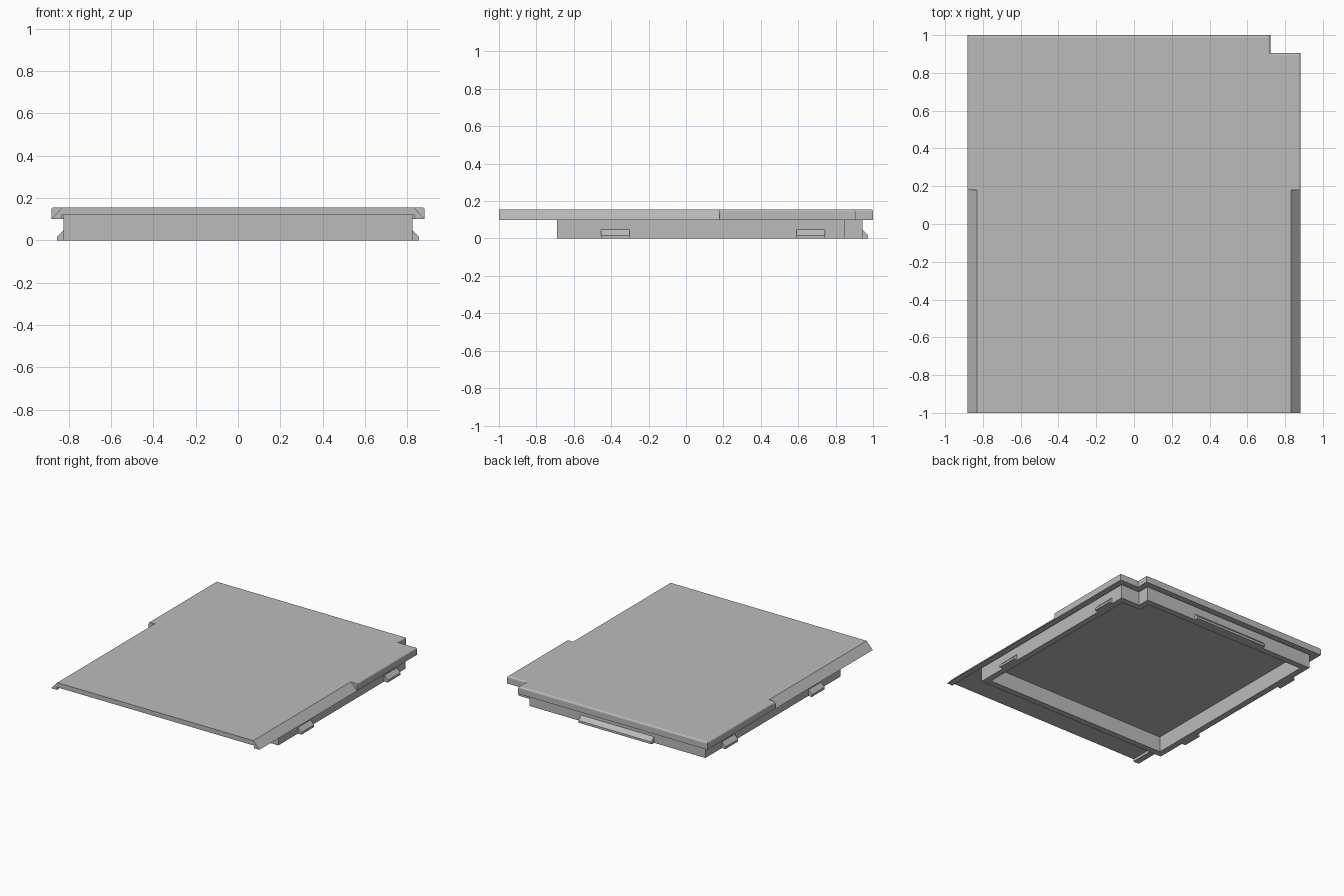
import bpy
import bmesh

cube = bpy.data.objects.get("Cube")
if cube:
    bpy.data.objects.remove(cube, do_unlink=True)

grey = bpy.data.materials.new("plain grey")
grey.use_nodes = True
colour = (0.5, 0.5, 0.5, 1)
grey.diffuse_color = colour
grey.node_tree.nodes["Principled BSDF"].inputs["Base Color"].default_value = colour

W, NOTCH_X, NOTCH_Y = 0.882, 0.722, 0.905
UNDER, LIP, TOP = 0.12, 0.10, 0.156
RIM_FRONT, CHAMFER_END = -0.69, 0.18


def prism(name, loop, axis, start, end, rounded=False):
    """Extrude a 2D loop along 'z' (x, y), 'y' (x, z) or 'x' (y, z)."""
    place = {"z": lambda a, b: (a, b, start),
             "y": lambda a, b: (a, start, b),
             "x": lambda a, b: (start, a, b)}[axis]
    shift = [(end - start) if c == axis else 0 for c in "xyz"]
    bm = bmesh.new()
    face = bm.faces.new([bm.verts.new(place(a, b)) for a, b in loop])
    new = bmesh.ops.extrude_face_region(bm, geom=[face])["geom"]
    bmesh.ops.translate(bm, vec=shift,
                        verts=[v for v in new if isinstance(v, bmesh.types.BMVert)])
    bmesh.ops.recalc_face_normals(bm, faces=bm.faces)
    if rounded:
        # Round the upper edge everywhere except along the front
        edges = [e for e in bm.edges
                 if all(v.co.z > end - 0.001 for v in e.verts)
                 and any(v.co.y > -0.99 for v in e.verts)]
        bmesh.ops.bevel(bm, geom=edges, offset=0.012, segments=3,
                        profile=0.5, affect="EDGES")
    mesh = bpy.data.meshes.new(name)
    bm.to_mesh(mesh)
    bm.free()
    obj = bpy.data.objects.new(name, mesh)
    bpy.context.collection.objects.link(obj)
    mesh.materials.append(grey)
    return obj


def cut(target, cutter):
    mod = target.modifiers.new(cutter.name, "BOOLEAN")
    mod.operation = "DIFFERENCE"
    mod.solver = "EXACT"
    mod.object = cutter
    cutter.hide_render = True
    cutter.hide_viewport = True
    cutter.display_type = "WIRE"


def notched(inset, front):
    """Rectangle with one stepped back corner, shrunk by inset."""
    w, nx, ny, back = W - inset, NOTCH_X - inset, NOTCH_Y - inset, 1 - inset
    return [(-w, front), (w, front), (w, ny), (nx, ny), (nx, back), (-w, back)]


# Cover plate with a lip hanging down at the sides and back
plate = prism("cover_plate", notched(0, -1), "z", LIP, TOP, rounded=True)
cut(plate, prism("underside_cutter", notched(0.048, -1.1), "z", 0.05, UNDER))

# Sloped front half of both side edges
for side, label in ((1, "left"), (-1, "right")):
    slope = [(0.804, 0.184), (0.908, 0.072), (1, 0.072), (1, 0.184)]
    loop = [(side * x, z) for x, z in slope]
    cut(plate, prism(label + "_slope_cutter", loop, "y", -1.1, CHAMFER_END))

# Hollow rim under the plate
rim = prism("inner_rim", notched(0.057, RIM_FRONT), "z", 0, UNDER + 0.005)
cut(rim, prism("rim_cutter", notched(0.105, RIM_FRONT + 0.048), "z", -0.1, 0.3))

# Snap clips on the sides and back
clip = [(-0.01, 0), (0.03, 0), (0.03, 0.017), (0, 0.047), (-0.01, 0.047)]
for side, label in ((1, "left"), (-1, "right")):
    for end, y in (("front", -0.378), ("back", 0.667)):
        loop = [(side * (W - 0.057 + d), z) for d, z in clip]
        prism(f"{label}_{end}_clip", loop, "y", y - 0.077, y + 0.077)
prism("back_clip", [(0.943 + d, z) for d, z in clip], "x", -0.39, 0.23)
